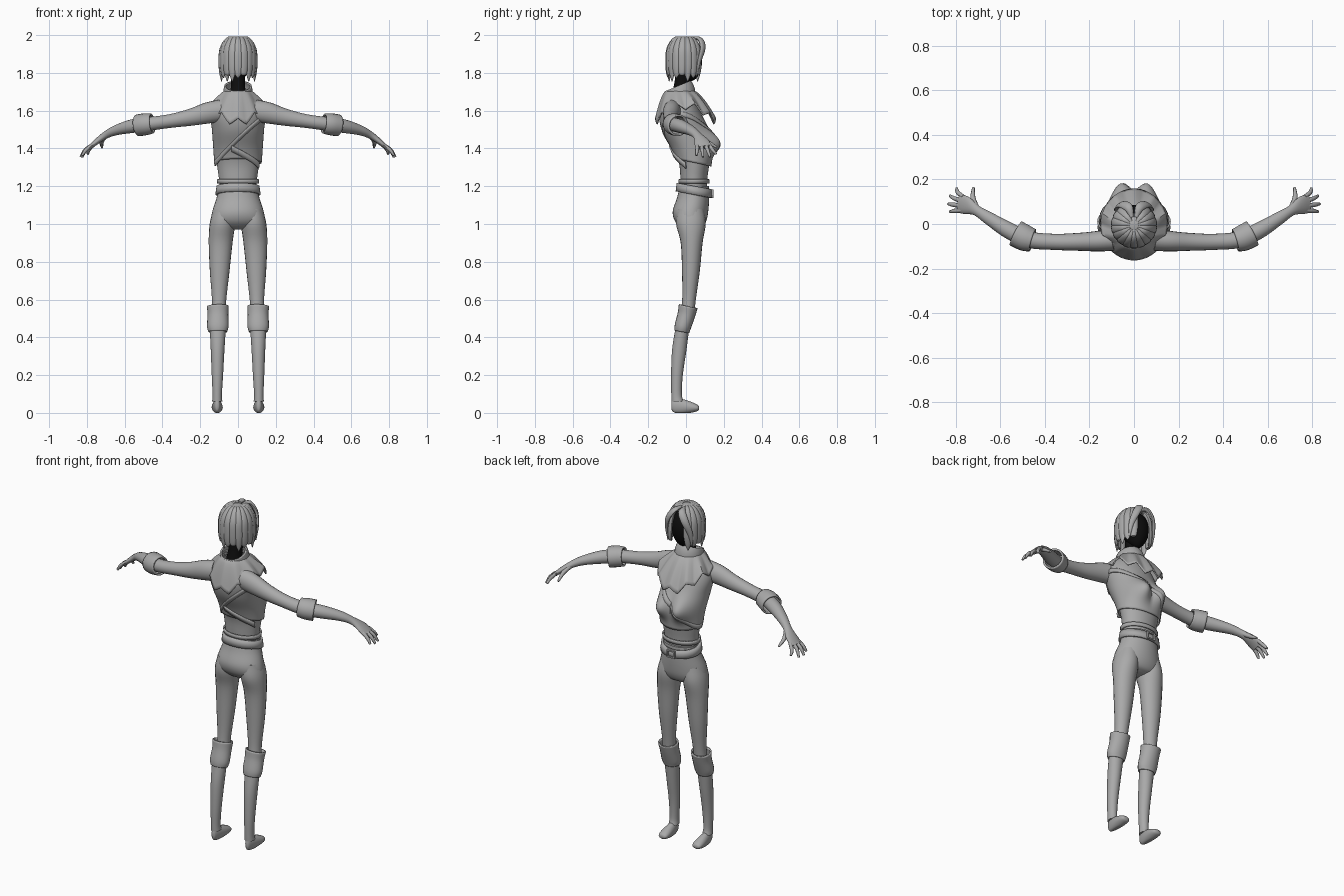
import bpy, bmesh
from math import sin, cos, pi, exp, radians
from mathutils import Vector

cube = bpy.data.objects.get("Cube")
if cube:
    bpy.data.objects.remove(cube)


def material(name, value):
    m = bpy.data.materials.new(name)
    m.use_nodes = True
    m.diffuse_color = (value, value, value, 1)
    m.node_tree.nodes["Principled BSDF"].inputs["Base Color"].default_value = m.diffuse_color
    return m


grey = material("cloth_grey", 0.4)
black = material("head_black", 0.004)


def curve(keys, t):
    """Smooth curve through keys; the first value of each key is its parameter."""
    i = 0
    while i < len(keys) - 2 and t > keys[i + 1][0]:
        i += 1
    a, b = keys[i], keys[i + 1]
    p, n = keys[max(i - 1, 0)], keys[min(i + 2, len(keys) - 1)]
    h = b[0] - a[0]
    s = min(max((t - a[0]) / h, 0), 1)
    out = []
    for k in range(1, len(a)):
        ma = (b[k] - p[k]) / (b[0] - p[0]) * h
        mb = (n[k] - a[k]) / (n[0] - a[0]) * h
        out.append((2*s**3 - 3*s*s + 1) * a[k] + (s**3 - 2*s*s + s) * ma
                   + (3*s*s - 2*s**3) * b[k] + (s**3 - s*s) * mb)
    return out


def sheet(name, f, nu, nv, mat=grey, closed=True, caps=False, thick=0):
    """Grid surface from f(u, v), with u around and v along, both 0 to 1."""
    bm = bmesh.new()
    cols = nu if closed else nu + 1
    rows = [[bm.verts.new(f(i / nu, j / nv)) for i in range(cols)] for j in range(nv + 1)]
    for r, q in zip(rows, rows[1:]):
        for i in range(nu):
            k = (i + 1) % cols
            bm.faces.new((r[i], r[k], q[k], q[i]))
    if caps:
        bm.faces.new(rows[0][::-1])
        bm.faces.new(rows[-1])
    bmesh.ops.remove_doubles(bm, verts=bm.verts[:], dist=0.0001)
    bmesh.ops.recalc_face_normals(bm, faces=bm.faces[:])
    me = bpy.data.meshes.new(name)
    bm.to_mesh(me)
    bm.free()
    me.materials.append(mat)
    ob = bpy.data.objects.new(name, me)
    bpy.context.collection.objects.link(ob)
    if thick:
        mod = ob.modifiers.new("thickness", "SOLIDIFY")
        mod.thickness = thick
        mod.offset = 0
    bpy.ops.object.select_all(action="DESELECT")
    ob.select_set(True)
    bpy.context.view_layer.objects.active = ob
    bpy.ops.object.shade_smooth_by_angle(angle=radians(50))
    return ob


def tube(name, rings, side=1, ref=(0, 1, 0), level=False, mat=grey, nu=20, per=5, caps=True, thick=0):
    """Rings are x, y, z, half-width along ref, half-width across it."""
    keys = [(i, r[0] * side) + tuple(r[1:]) for i, r in enumerate(rings)]
    last = len(keys) - 1

    def f(u, v):
        t = v * last
        x, y, z, a, b = curve(keys, t)
        d = Vector(curve(keys, min(t + .1, last))[:3]) - Vector(curve(keys, max(t - .1, 0))[:3])
        d = Vector((0, 0, 1)) if level else d.normalized()
        r = Vector(ref)
        r = (r - d * r.dot(d)).normalized()
        w = d.cross(r)
        return Vector((x, y, z)) + r * a * cos(2*pi*u) + w * b * sin(2*pi*u)
    return sheet(name, f, nu, per * last, mat, True, caps, thick)


# Torso outline: height, centre y, half-width, half-depth
TORSO = [(1.18, .042, .1, .072), (1.24, .042, .105, .075), (1.32, .043, .116, .084),
         (1.4, .03, .123, .1), (1.5, -.005, .132, .118), (1.58, -.03, .14, .108),
         (1.64, -.038, .118, .09), (1.69, -.035, .068, .068)]


def body(a, z, off=0):
    cy, rx, ry = curve(TORSO, z)
    x, y = (rx + off) * cos(a), cy + (ry + off) * sin(a)
    if sin(a) > 0:
        bump = exp(-((abs(x) - .062) / .05) ** 2 - ((z - 1.43) / .06) ** 2)
        y += .06 * bump * min(1, sin(a) * 2)
    return x, y, z


sheet("shirt", lambda u, v: body(2*pi*u, 1.18 + .18 * v, -.004), 40, 8)
sheet("jacket", lambda u, v: body(2*pi*u, (1.325 - .02 * sin(2*pi*u)) * (1 - v) + 1.69 * v,
                                  .006 * (1 - v)), 64, 30, thick=.006)
sheet("shirt_hem", lambda u, v: body(2*pi*u, 1.215 + .022 * v, .004), 40, 2, thick=.008)

# Strap over the left shoulder and a short strap across the back
sheet("chest_strap", lambda u, v: body(2*pi*u, 1.45 + .13 * cos(2*pi*u) + .028 * (v - .5), .007),
      80, 2, thick=.006)
sheet("back_strap", lambda u, v: body(1.42*pi + .42*pi*u, 1.4 - .09 * u + .032 * (v - .5), .011),
      16, 2, closed=False, thick=.009)


# Shoulder mantle with a torn hem
def mantle(u, v):
    a = 2 * pi * u
    zig = abs((u * 10 + .5) % 1 - .5) * 2
    hem = 1.645 - .085 * sin(a) ** 2 - .04 * (1 - zig)
    rx, ry = .066 + .082 * v, .07 + .088 * v ** .85
    return rx * cos(a), -.032 + .03 * v + ry * sin(a), 1.705 + (hem - 1.705) * v ** 1.3


sheet("shoulder_mantle", mantle, 80, 10, thick=.007)
tube("collar", [(0, -.027, 1.675, .075, .075), (0, -.033, 1.705, .073, .075),
                (0, -.043, 1.73, .068, .07)], ref=(1, 0, 0), caps=False, thick=.009, nu=32)

# Hips, belt and buckle
tube("hips", [(0, .045, 1.2, .1, .078), (0, .038, 1.14, .113, .085), (0, .024, 1.07, .135, .094),
              (0, .024, 1.02, .14, .085), (0, .03, .985, .11, .06), (0, .03, .97, .04, .03)],
     ref=(1, 0, 0), level=True, nu=36)


def belt(u, v):
    a = 2 * pi * u
    r = .114 - .006 * v
    return r * cos(a), .043 + (r - .022) * sin(a), 1.155 + .045 * v - .017 * sin(a)


sheet("belt", belt, 40, 2, thick=.012)


def plate(name, x, y, z, sx, sy, sz):
    bpy.ops.mesh.primitive_cube_add(size=1, location=(x, y, z))
    ob = bpy.context.object
    ob.name = name
    ob.scale = (sx, sy, sz)
    ob.data.materials.append(grey)


for dz in (-.018, .018):
    plate("buckle_bar", 0, .14, 1.16 + dz, .05, .012, .008)
for dx in (-.022, .022):
    plate("buckle_post", dx, .14, 1.16, .008, .012, .04)

for side, label in ((1, "left_"), (-1, "right_")):
    # Legs and boots
    tube(label + "leg", [(.075, .025, 1.08, .055, .07), (.083, .026, 1.0, .067, .078),
                         (.092, .03, .9, .063, .058), (.097, .026, .75, .052, .047),
                         (.1, .016, .6, .038, .036), (.104, .006, .5, .036, .035)],
         side, (1, 0, 0), True)
    tube(label + "boot_cuff", [(.107, -.022, .43, .046, .036), (.107, -.016, .46, .053, .04),
                               (.106, .002, .52, .051, .043), (.107, .012, .565, .054, .047)],
         side, (1, 0, 0), caps=False, thick=.008)
    tube(label + "boot", [(.106, -.01, .5, .04, .036), (.107, -.022, .43, .041, .037),
                          (.108, -.036, .33, .036, .038), (.109, -.048, .2, .03, .031),
                          (.11, -.05, .1, .025, .028), (.11, -.045, .06, .027, .032)],
         side, (1, 0, 0), True)

    def foot(u, v):
        a = 2 * pi * u
        y = -.004 + .074 * cos(pi * v)
        w = (.027 + .009 * cos(pi * v)) * max(sin(pi * v), 0) ** .45
        h = .036 - .014 * cos(pi * v)
        return side * .11 + w * cos(a), y, max(0, .033 - .008 * cos(pi*v) + h * max(sin(pi*v), 0) ** .5 * sin(a))
    sheet(label + "foot", foot, 24, 16)

    # Arms, sleeve cuffs and hands
    tube(label + "arm", [(.09, -.07, 1.6, .05, .058), (.16, -.077, 1.588, .046, .056),
                         (.25, -.08, 1.565, .04, .045), (.36, -.08, 1.545, .036, .036),
                         (.47, -.07, 1.53, .037, .036), (.56, -.03, 1.518, .037, .036),
                         (.65, .025, 1.495, .029, .026), (.705, .06, 1.468, .024, .019),
                         (.75, .083, 1.435, .04, .015), (.785, .092, 1.405, .042, .012)], side)
    tube(label + "sleeve_cuff", [(.455, -.073, 1.532, .047, .048), (.49, -.062, 1.528, .054, .053),
                                 (.53, -.042, 1.522, .055, .053)], side, caps=False, thick=.01)
    for i, (tx, ty, tz) in enumerate(((.795, .16, 1.37), (.825, .127, 1.355),
                                      (.833, .09, 1.355), (.825, .055, 1.363))):
        y = .122 - .02 * i
        tube(label + "finger", [(.765, y, 1.422, .01, .01), ((.785 + tx) / 2, (y + ty) / 2, 1.392, .01, .01),
                                (tx, ty, tz, .006, .006)], side, nu=8, per=3)
    tube(label + "thumb", [(.705, .075, 1.462, .012, .013), (.722, .115, 1.435, .012, .011),
                           (.72, .163, 1.405, .006, .006)], side, (1, 0, 0), nu=8, per=3)

# Head and neck
tube("neck", [(0, -.035, 1.67, .045, .045), (0, -.022, 1.74, .037, .04), (0, -.01, 1.82, .04, .045)],
     ref=(1, 0, 0), mat=black)


def head(u, v):
    a, b = 2 * pi * u, pi * v
    low = max(0, -cos(b))
    r = sin(b) * (1 - .25 * low)
    return .076 * r * cos(a), .006 + .02 * low + .08 * r * sin(a), 1.865 + .108 * cos(b)


sheet("head", head, 28, 18, black)


# Hair: a cap open at the face, then overlapping locks falling from the crown
def cap(u, v):
    a = 2 * pi * u
    front = max(0, sin(a)) ** .7
    b = pi * v * (.64 - .42 * front)
    return .09 * sin(b) * cos(a), -.008 + .088 * sin(b) * sin(a), 1.895 + .096 * cos(b)


sheet("hair_cap", cap, 36, 14, thick=.006)
count = 15
for i in range(count):
    a = radians(130 + 280 * i / (count - 1))
    c, s = cos(a), sin(a)
    tip = 1.755 + .018 * (i % 3)
    path = [(.02, 1.988, .008, .006), (.055, 1.978, .017, .011), (.085, 1.925, .025, .014),
            (.092, 1.85, .025, .012), (.09, 1.795, .017, .009), (.088, tip, .002, .002)]
    tube("hair_lock", [(r * c, -.006 + r * s, z, w, d) for r, z, w, d in path],
         ref=(-s, c, 0), nu=10, per=4)
for side in (1, -1):
    tube("hair_fringe", [(.01, .03, 1.985, .008, .008), (.026, .075, 1.977, .02, .011),
                         (.056, .088, 1.93, .02, .01), (.077, .07, 1.86, .014, .008),
                         (.078, .055, 1.78, .003, .003)], side, (1, -.7 * side, 0), nu=10)
